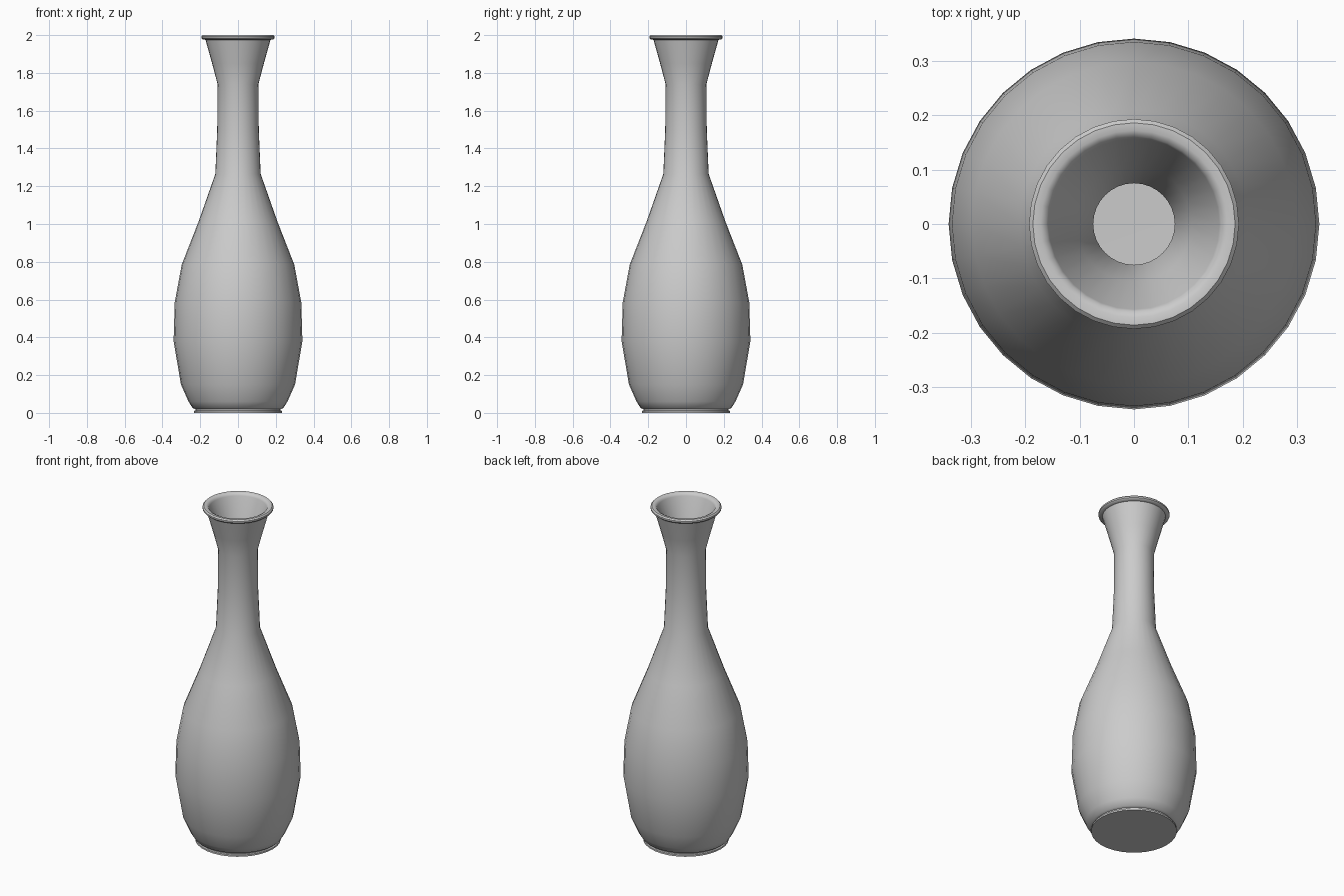
import bpy
import bmesh
import math

cube = bpy.data.objects.get("Cube")
if cube:
    bpy.data.objects.remove(cube, do_unlink=True)

SIDES = 32

# One plain grey glaze
glaze = bpy.data.materials.new("grey_glaze")
glaze.use_nodes = True
grey = (0.6, 0.6, 0.6, 1.0)
glaze.diffuse_color = grey
glaze.node_tree.nodes["Principled BSDF"].inputs["Base Color"].default_value = grey


def lathe(name, profile, material):
    """Spin a (radius, height) profile around the z axis."""
    bm = bmesh.new()
    verts = [bm.verts.new((r, 0, z)) for r, z in profile]
    edges = [bm.edges.new(pair) for pair in zip(verts, verts[1:])]
    bmesh.ops.spin(bm, geom=verts + edges, cent=(0, 0, 0), axis=(0, 0, 1),
                   angle=math.tau, steps=SIDES, use_merge=True)
    bmesh.ops.remove_doubles(bm, verts=bm.verts, dist=0.0005)
    bmesh.ops.recalc_face_normals(bm, faces=bm.faces)
    mesh = bpy.data.meshes.new(name)
    bm.to_mesh(mesh)
    bm.free()
    mesh.materials.append(material)
    obj = bpy.data.objects.new(name, mesh)
    bpy.context.collection.objects.link(obj)
    bpy.ops.object.select_all(action="DESELECT")
    obj.select_set(True)
    bpy.context.view_layer.objects.active = obj
    bpy.ops.object.shade_smooth_by_angle(angle=math.radians(40))
    return obj


# Foot ring, from the centre of the underside outwards
foot = [(0, 0), (0.233, 0), (0.233, 0.01), (0.226, 0.013), (0.226, 0.02)]

# Outer wall, bottom to top
outer = [(0.24, 0.025), (0.262, 0.06), (0.302, 0.15), (0.341, 0.38),
         (0.335, 0.585), (0.298, 0.785), (0.21, 1.01), (0.12, 1.265),
         (0.11, 1.5), (0.108, 1.74), (0.137, 1.85), (0.172, 1.975)]

# Rolled lip
lip = [(0.186, 1.977), (0.193, 1.984), (0.193, 1.993), (0.186, 2.0),
       (0.172, 2.0), (0.161, 1.994), (0.157, 1.984)]

# Inner wall, top to bottom, then the floor
inner = [(0.106, 1.85), (0.075, 1.74), (0.077, 1.5), (0.087, 1.265),
         (0.178, 1.01), (0.266, 0.785), (0.303, 0.585), (0.309, 0.38),
         (0.27, 0.15), (0.21, 0.045), (0, 0.04)]

lathe("vase", foot + outer + lip + inner, glaze)
